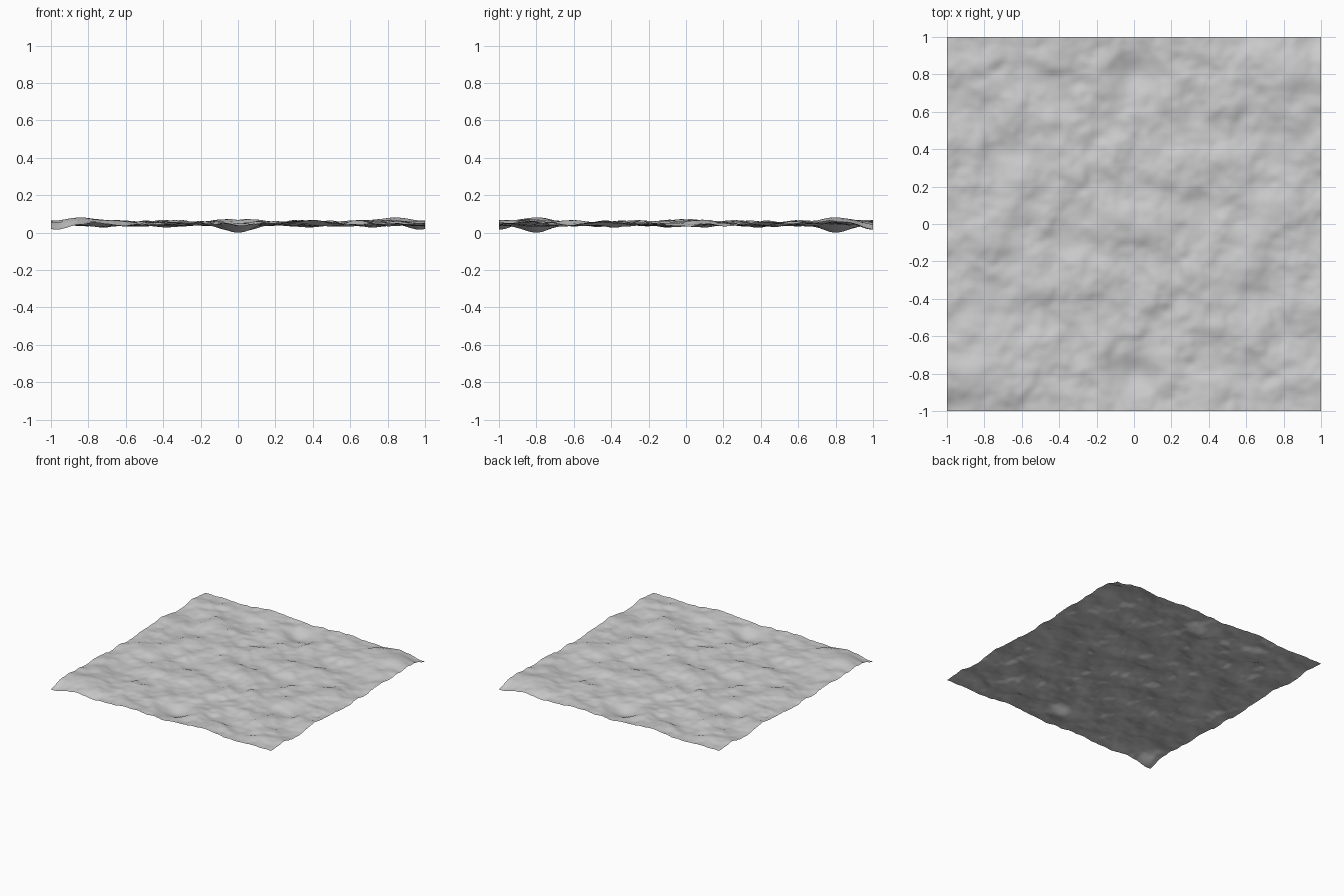
import bpy
import bmesh
import math
from mathutils import Vector, noise

cube = bpy.data.objects.get("Cube")
if cube:
    bpy.data.objects.remove(cube, do_unlink=True)

CELLS = 120
MEAN_HEIGHT = 0.055

# Main hills and hollows: x, y, height, radius (each repeats half a turn round)
FEATURES = [
    (0, -0.8, -0.05, 0.11),
    (-0.84, -0.8, 0.034, 0.13),
    (-0.97, -1, -0.032, 0.1),
    (0.6, -0.24, 0.017, 0.09),
    (0.7, -0.36, -0.017, 0.09),
    (-0.7, 0.1, 0.012, 0.09),
    (-0.6, -0.02, -0.014, 0.09),
    (-0.5, -0.33, 0.012, 0.1),
    (-0.4, -0.45, -0.012, 0.1),
]


def ripple(x, y):
    """Fractal roughness, equal at opposite points of the sheet."""
    total = sum(noise.fractal(Vector((s * x * 4.5 + 7.3, s * y * 4.5 + 2.1, 0.4)),
                              1.0, 2.0, 4) for s in (1, -1))
    return 0.027 * math.tanh(total * 0.7)


def height(x, y):
    shape, cover = 0.0, 0.0
    for fx, fy, lift, radius in FEATURES:
        for s in (1, -1):
            d2 = (x - s * fx) ** 2 + (y - s * fy) ** 2
            weight = math.exp(-d2 / radius ** 2)
            shape += lift * weight
            cover = max(cover, weight * abs(lift) / 0.05)
    return MEAN_HEIGHT + shape + ripple(x, y) * (1 - cover)


# Rough ground sheet
bm = bmesh.new()
bmesh.ops.create_grid(bm, x_segments=CELLS, y_segments=CELLS, size=1)
for v in bm.verts:
    v.co.z = height(v.co.x, v.co.y)
lowest = min(v.co.z for v in bm.verts)
for v in bm.verts:
    v.co.z -= lowest
for f in bm.faces:
    f.smooth = True
mesh = bpy.data.meshes.new("ground_sheet")
bm.to_mesh(mesh)
bm.free()
ground = bpy.data.objects.new("ground_sheet", mesh)
bpy.context.collection.objects.link(ground)

# Plain grey surface
grey = bpy.data.materials.new("light_grey")
grey.use_nodes = True
colour = (0.6, 0.6, 0.6, 1)
grey.diffuse_color = colour
grey.node_tree.nodes["Principled BSDF"].inputs["Base Color"].default_value = colour
mesh.materials.append(grey)
